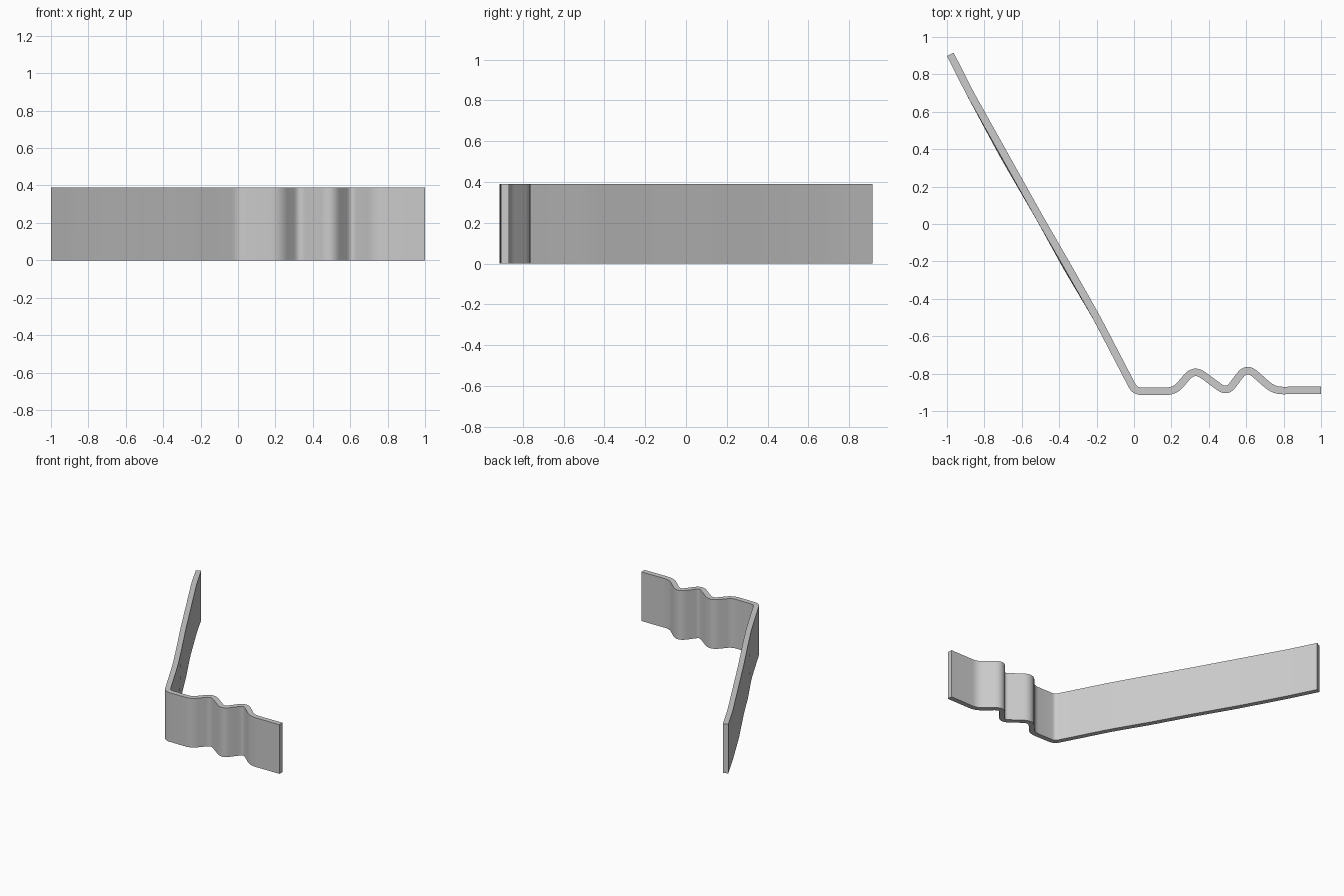
import bpy, bmesh
from mathutils import Vector

if "Cube" in bpy.data.objects:
    bpy.data.objects.remove(bpy.data.objects["Cube"])

HEIGHT, HALF = 0.39, 0.02

# Centre line corners seen from above: x, y, rounding length
CORNERS = [(-0.982, 0.907, 0), (-0.88, 0.705, 0.05), (-0.69, 0.365, 0.05),
           (-0.5, 0.025, 0.05), (-0.35, -0.235, 0.05), (-0.2, -0.5, 0.08),
           (0.005, -0.894, 0.035), (0.218, -0.894, 0.045), (0.322, -0.773, 0.06),
           (0.497, -0.902, 0.05), (0.602, -0.762, 0.06), (0.748, -0.891, 0.05),
           (1.0, -0.888, 0)]


def rounded_path(corners, steps=6):
    """Polyline with every inner corner replaced by a small curve."""
    pts = [Vector(c[:2]) for c in corners]
    path = [pts[0]]
    for i in range(1, len(pts) - 1):
        p, d = pts[i], corners[i][2]
        a = p + (pts[i - 1] - p).normalized() * d
        b = p + (pts[i + 1] - p).normalized() * d
        for k in range(steps + 1):
            t = k / steps
            path.append(a * (1 - t) ** 2 + p * 2 * t * (1 - t) + b * t * t)
    return path + [pts[-1]]


def offset_pair(path, i):
    """Points on both faces of the strip at path point i."""
    d0 = (path[i] - path[max(i - 1, 0)]).normalized()
    d1 = (path[min(i + 1, len(path) - 1)] - path[i]).normalized()
    d = (d0 + d1).normalized()
    ref = d1 if d1.length else d0
    n = Vector((-d.y, d.x)) * HALF / max(d.dot(ref), 0.5)
    return path[i] + n, path[i] - n


# Bent strip: the lower edge of the long arm bulges out very slightly
top = rounded_path(CORNERS)
low = rounded_path([(x - (0.007 if i in (2, 4) else 0), y, r)
                    for i, (x, y, r) in enumerate(CORNERS)])
bm = bmesh.new()
rings = []
for i in range(len(top)):
    (ta, tb), (la, lb) = offset_pair(top, i), offset_pair(low, i)
    rings.append([bm.verts.new((p.x, p.y, z)) for p, z in
                  ((la, 0), (lb, 0), (tb, HEIGHT), (ta, HEIGHT))])
for r, s in zip(rings, rings[1:]):
    for k in range(4):
        m = (k + 1) % 4
        bm.faces.new((r[k], r[m], s[m], s[k]))
bm.faces.new(rings[0])
bm.faces.new(rings[-1])
bmesh.ops.recalc_face_normals(bm, faces=bm.faces)
mesh = bpy.data.meshes.new("bent_strip")
bm.to_mesh(mesh)
bm.free()
strip = bpy.data.objects.new("bent_strip", mesh)
bpy.context.collection.objects.link(strip)
bpy.context.view_layer.objects.active = strip
strip.select_set(True)
bpy.ops.object.shade_smooth_by_angle()
